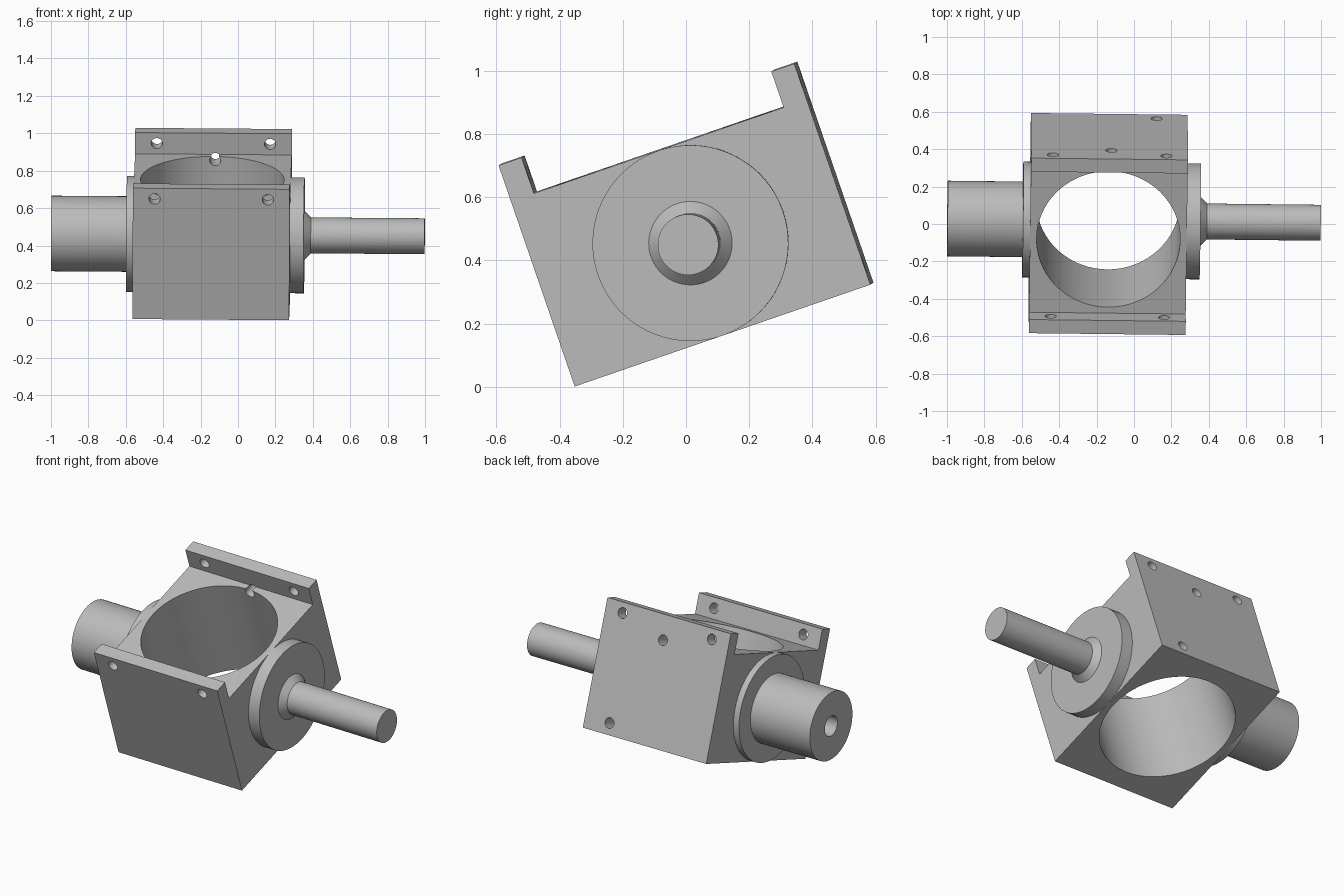
import bpy, bmesh
from math import radians, tau
from mathutils import Matrix, Vector

cube = bpy.data.objects.get("Cube")
if cube:
    bpy.data.objects.remove(cube, do_unlink=True)

# Single machined metal colour
grey = bpy.data.materials.new("machined grey")
grey.use_nodes = True
COLOUR = (0.5, 0.5, 0.5, 1)
grey.diffuse_color = COLOUR
grey.node_tree.nodes["Principled BSDF"].inputs["Base Color"].default_value = COLOUR

# Parts are built along the shaft (local x), then tilted together
TILT = (Matrix.Translation((0, 0.018, 0.457))
        @ Matrix.Rotation(-0.0115, 4, 'Z')
        @ Matrix.Rotation(0.0075, 4, 'Y')
        @ Matrix.Rotation(radians(19), 4, 'X'))
X0, X1 = -0.557, 0.281          # ends of the housing
MID = (X0 + X1) / 2


def add_object(name, bm):
    bmesh.ops.recalc_face_normals(bm, faces=bm.faces[:])
    mesh = bpy.data.meshes.new(name)
    bm.to_mesh(mesh)
    bm.free()
    mesh.materials.append(grey)
    obj = bpy.data.objects.new(name, mesh)
    bpy.context.collection.objects.link(obj)
    obj.matrix_world = TILT
    return obj


def smooth(obj):
    bpy.ops.object.select_all(action='DESELECT')
    obj.select_set(True)
    bpy.context.view_layer.objects.active = obj
    bpy.ops.object.shade_smooth_by_angle(angle=radians(25))


def lathe(name, profile):
    """Revolve (x, radius) points around the shaft axis."""
    bm = bmesh.new()
    verts = [bm.verts.new((x, r, 0)) for x, r in profile]
    edges = [bm.edges.new(pair) for pair in zip(verts, verts[1:])]
    bmesh.ops.spin(bm, geom=verts + edges, cent=(0, 0, 0), axis=(1, 0, 0),
                   angle=tau, steps=72, use_merge=True)
    bmesh.ops.remove_doubles(bm, verts=bm.verts[:], dist=1e-5)
    smooth(add_object(name, bm))


def cut(target, radius, start, end, segments=32):
    """Drill a round hole from start to end."""
    a, b = Vector(start), Vector(end)
    turn = (b - a).to_track_quat('Z', 'Y').to_matrix().to_4x4()
    bm = bmesh.new()
    bmesh.ops.create_cone(bm, cap_ends=True, segments=segments, radius1=radius,
                          radius2=radius, depth=(b - a).length,
                          matrix=Matrix.Translation((a + b) / 2) @ turn)
    cutter = add_object("cutter", bm)
    cutter.hide_render = True
    mod = target.modifiers.new("hole", 'BOOLEAN')
    mod.operation, mod.solver, mod.object = 'DIFFERENCE', 'EXACT', cutter
    bpy.ops.object.select_all(action='DESELECT')
    bpy.context.view_layer.objects.active = target
    target.select_set(True)
    bpy.ops.object.modifier_apply(modifier=mod.name)
    bpy.data.objects.remove(cutter, do_unlink=True)


# Housing: channel profile with two raised lips, extruded along x
SIDE, LIP, FLOOR, TOP = 0.495, 0.418, 0.31, 0.43
half = [(SIDE, -FLOOR), (SIDE, TOP), (LIP, TOP), (LIP, FLOOR)]
outline = half + [(-y, z) for y, z in reversed(half)]
bm = bmesh.new()
face = bm.faces.new([bm.verts.new((X0, y, z)) for y, z in outline])
extruded = bmesh.ops.extrude_face_region(bm, geom=[face], use_keep_orig=True)
bmesh.ops.translate(bm, vec=(X1 - X0, 0, 0),
                    verts=[v for v in extruded["geom"] if isinstance(v, bmesh.types.BMVert)])
housing = add_object("housing", bm)

# Main bore through the housing
cut(housing, 0.384, (MID, 0, -0.6), (MID, 0, 0.6), 96)

# Screw holes through both lips
for x in (MID - 0.303, MID + 0.303):
    for side in (-1, 1):
        cut(housing, 0.03, (x, side * 0.35, 0.37), (x, side * 0.6, 0.37))

# Vent hole from the back into the bore rim, and a blind hole low on the back
cut(housing, 0.03, (MID + 0.01, 0.3, 0.288), (MID + 0.01, 0.6, 0.288))
cut(housing, 0.03, (0.115, 0.36, -0.243), (0.115, 0.6, -0.243))
smooth(housing)

# Thick hub with a blind centre hole, on its flange
lathe("hub_with_flange", [(-0.65, 0), (-0.65, 0.06), (-0.998, 0.06), (-0.998, 0.202),
                          (-0.595, 0.202), (-0.595, FLOOR), (-0.55, FLOOR), (-0.55, 0)])

# Slim shaft with a tapered collar, on its flange
lathe("shaft_with_flange", [(0.275, 0), (0.275, FLOOR), (0.354, FLOOR), (0.354, 0.132),
                            (0.39, 0.096), (0.998, 0.096), (0.998, 0)])
